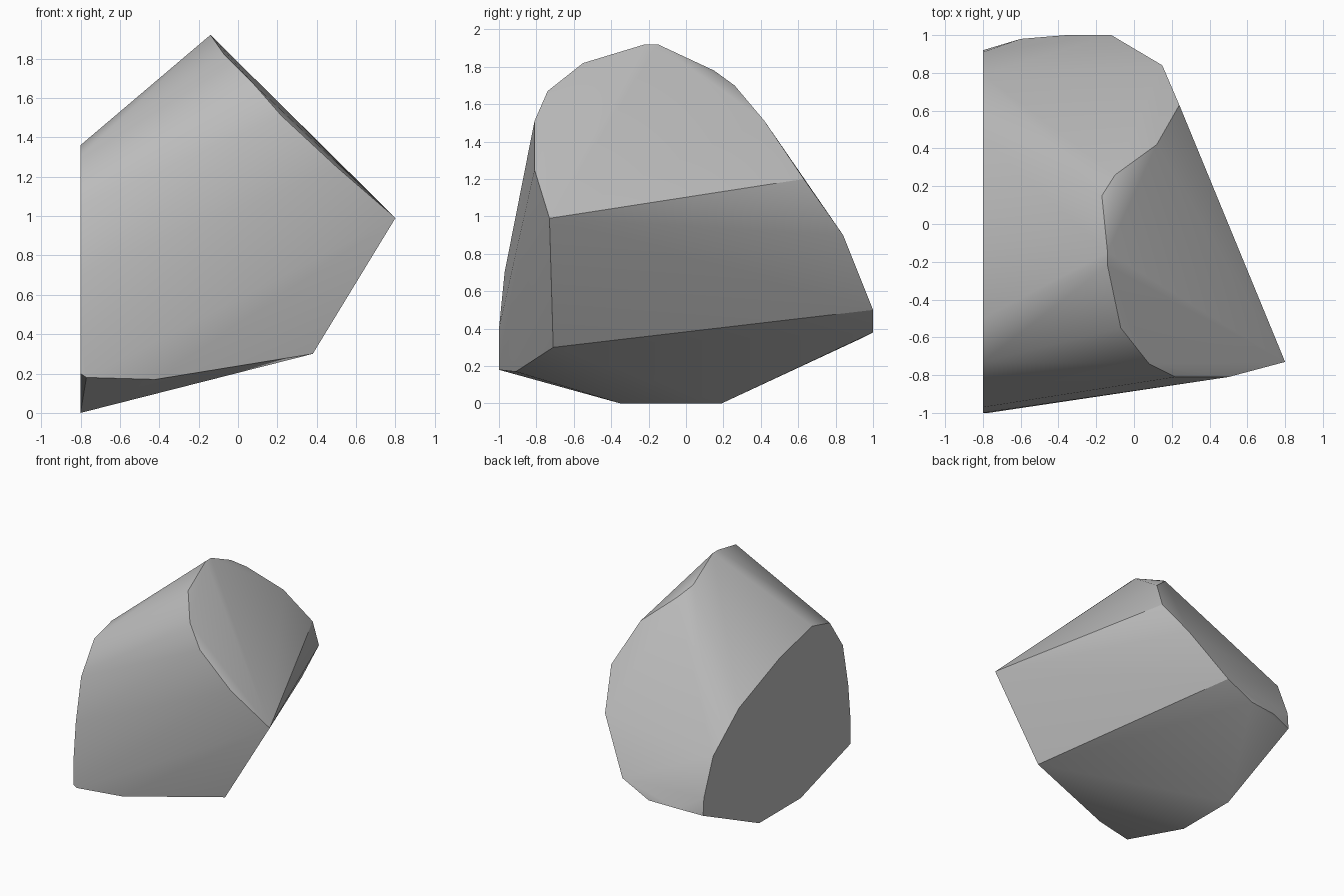
import bpy
import bmesh
from math import radians

# Remove the default cube only
default_cube = bpy.data.objects.get("Cube")
if default_cube:
    bpy.data.objects.remove(default_cube, do_unlink=True)


def make_material(name, colour):
    """One plain flat colour, shown in viewport and render."""
    material = bpy.data.materials.new(name)
    material.use_nodes = True
    material.diffuse_color = colour
    shader = material.node_tree.nodes["Principled BSDF"]
    shader.inputs["Base Color"].default_value = colour
    shader.inputs["Roughness"].default_value = 0.8
    return material


def make_hull(name, corners, material):
    """Solid convex chunk stretched over its corner points."""
    bm = bmesh.new()
    for corner in corners:
        bm.verts.new(corner)
    result = bmesh.ops.convex_hull(bm, input=bm.verts)
    spare = {v for v in result["geom_interior"] if isinstance(v, bmesh.types.BMVert)}
    bmesh.ops.delete(bm, geom=list(spare), context="VERTS")
    # Merge the triangles of the flat broken side into one face
    bmesh.ops.dissolve_limit(
        bm, angle_limit=radians(1), verts=bm.verts, edges=bm.edges
    )
    bmesh.ops.recalc_face_normals(bm, faces=bm.faces)
    mesh = bpy.data.meshes.new(name)
    bm.to_mesh(mesh)
    bm.free()
    mesh.materials.append(material)
    chunk = bpy.data.objects.new(name, mesh)
    bpy.context.collection.objects.link(chunk)
    return chunk


# Outline (y, z) of the flat broken side
flat_x = -.8
flat_outline = [
    (-.35, 0), (.19, 0), (.92, .34), (.91, .48), (.79, .78), (.45, 1.05),
    (-.08, 1.26), (-.5, 1.36), (-.73, 1.3), (-.9, 1.05), (-.97, .7),
    (-1, .4), (-1, .2),
]
flat_side = [(flat_x, y, z) for y, z in flat_outline]

# Ridge running over the top from front to back
ridge = [
    (.5, -.81, 1.25), (.22, -.81, 1.51), (.08, -.74, 1.67),
    (-.07, -.55, 1.82), (-.14, -.22, 1.92), (-.14, -.15, 1.92),
    (-.17, .15, 1.78), (-.1, .26, 1.7), (.12, .42, 1.51),
]

# Corners of the slanted side facet
side_facet = [
    (.8, -.73, .99), (.24, .63, 1.2), (.15, .84, .9),
    (-.12, 1, .5), (.38, -.71, .3),
]

# Lower corners at the back and front
lower_corners = [
    (-.36, 1, .38), (-.6, .98, .37), (-.42, -.91, .17), (-.77, -1, .18),
]

stone_grey = make_material("stone grey", (.5, .5, .5, 1))
rock = make_hull(
    "rock_chunk", flat_side + ridge + side_facet + lower_corners, stone_grey
)

# Soft shading across shallow creases, crisp edges elsewhere
bpy.ops.object.select_all(action="DESELECT")
rock.select_set(True)
bpy.context.view_layer.objects.active = rock
bpy.ops.object.shade_smooth_by_angle(angle=radians(30))
